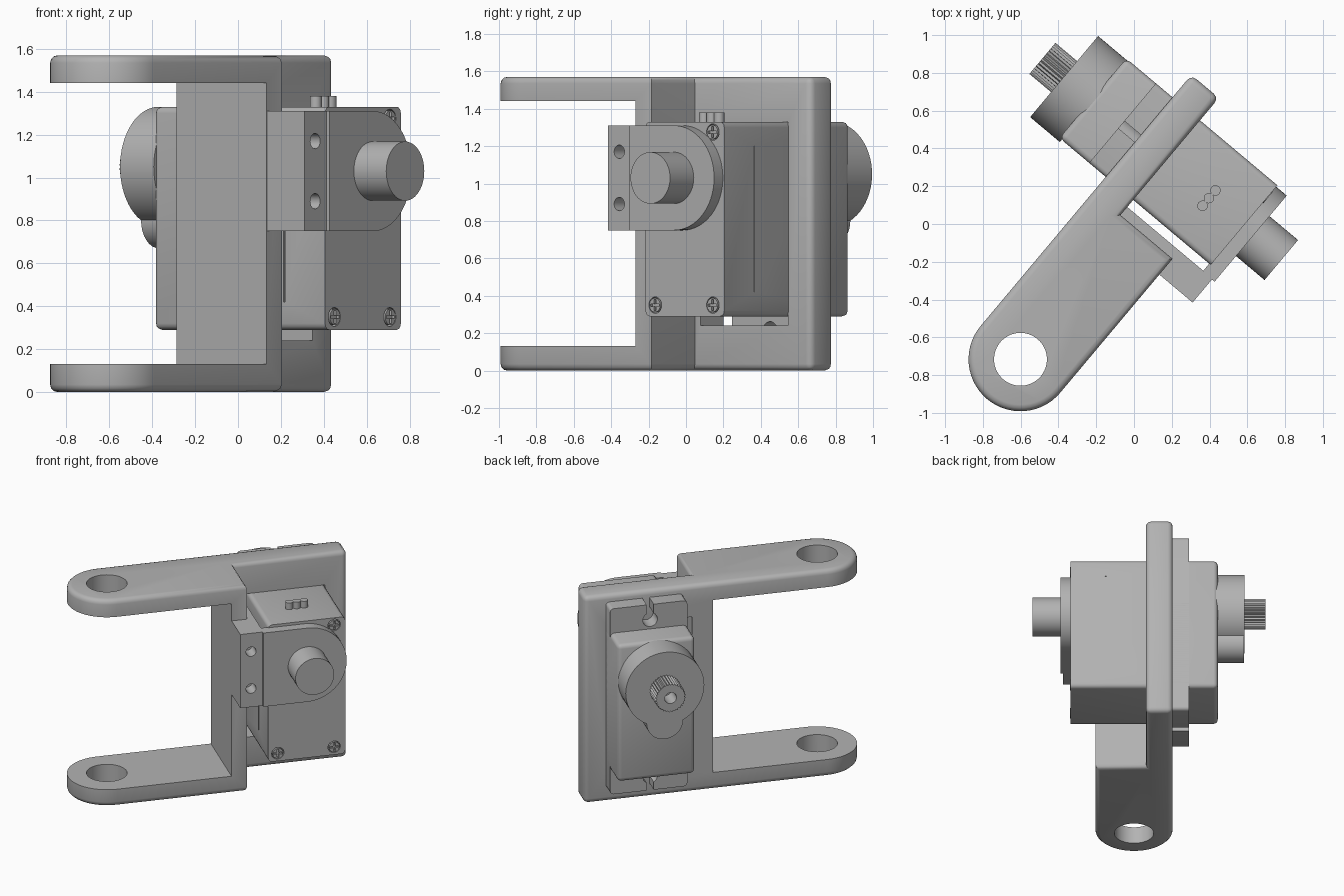
import bpy, bmesh, math
from mathutils import Matrix, Vector

cube = bpy.data.objects.get("Cube")
if cube:
    bpy.data.objects.remove(cube, do_unlink=True)

GREY = (0.45, 0.45, 0.45, 1)
mat = bpy.data.materials.new("grey plastic")
mat.use_nodes = True
mat.diffuse_color = GREY
bsdf = next(n for n in mat.node_tree.nodes if n.type == 'BSDF_PRINCIPLED')
bsdf.inputs["Base Color"].default_value = GREY

parts = []


def finish(name, bm, keep=True):
    bmesh.ops.recalc_face_normals(bm, faces=bm.faces[:])
    me = bpy.data.meshes.new(name)
    bm.to_mesh(me)
    bm.free()
    me.materials.append(mat)
    ob = bpy.data.objects.new(name, me)
    bpy.context.collection.objects.link(ob)
    if keep:
        parts.append(ob)
    else:
        ob.hide_render = True
    return ob


def prism(points, lo, hi, axis):
    """Extrude a 2D outline: axis 'y' uses (x, z) points, 'z' uses (x, y)."""
    bm = bmesh.new()
    place = (lambda p: (p[0], lo, p[1])) if axis == 'y' else (lambda p: (p[0], p[1], lo))
    move = (0, hi - lo, 0) if axis == 'y' else (0, 0, hi - lo)
    face = bm.faces.new([bm.verts.new(place(p)) for p in points])
    out = bmesh.ops.extrude_face_region(bm, geom=[face])
    verts = [g for g in out["geom"] if isinstance(g, bmesh.types.BMVert)]
    bmesh.ops.translate(bm, verts=verts, vec=move)
    return bm


def arc(cx, cy, r, start, end, n):
    return [(cx + r * math.cos(math.radians(start + (end - start) * i / n)),
             cy + r * math.sin(math.radians(start + (end - start) * i / n)))
            for i in range(n + 1)]


def disc(cx, cy, r, lo, hi, axis='y', n=48):
    return prism(arc(cx, cy, r, 0, 360, n)[:-1], lo, hi, axis)


def box(x0, x1, y0, y1, z0, z1):
    return prism([(x0, y0), (x1, y0), (x1, y1), (x0, y1)], z0, z1, 'z')


def bevel(bm, rule, width, segments=3):
    edges = [e for e in bm.edges if rule(*[v.co for v in e.verts])]
    bmesh.ops.bevel(bm, geom=edges, offset=width, segments=segments,
                    profile=0.5, affect='EDGES')
    return bm


def cut(ob, *solids):
    for bm in solids:
        tool = finish("cutter", bm, False)
        mod = ob.modifiers.new("cut", 'BOOLEAN')
        mod.operation, mod.solver, mod.object = 'DIFFERENCE', 'EXACT', tool
        bpy.context.view_layer.objects.active = ob
        bpy.ops.object.modifier_apply(modifier=mod.name)
        bpy.data.objects.remove(tool, do_unlink=True)


# Fork bracket: two arms, a web and the mounting plate
HEIGHT, HALF, ARM = 1.57, 0.275, 0.13
HOLE_X = -0.935
outline = arc(HOLE_X, 0, HALF, 90, 270, 28) + [
    (-0.01, -HALF), (-0.01, 0.085), (0.8, 0.085), (0.8, HALF)]
bm = prism(outline, 0, HEIGHT, 'z')
bevel(bm, lambda p, q: abs(p.z - q.z) < 0.001 or min(p.x, q.x) > 0.79, 0.035)
fork = finish("fork_bracket", bm)
cut(fork,
    box(-2, -0.12, -1, 1, ARM, HEIGHT - ARM),
    disc(HOLE_X, 0, 0.14, -0.1, HEIGHT + 0.1, 'z'),
    box(0.03, 0.642, 0, 0.4, 0.24, 1.33))

# Side block that carries the rear bearing plate
block = finish("bearing_block", box(-0.119, 0.046, -0.505, 0.1, 0.75, 1.31))
cut(block, *[disc(-0.042, z, 0.036, -0.6, -0.4, n=24) for z in (0.89, 1.17)])

# Round-ended bearing plate and its pin
PIN_X, PIN_Z = 0.355, 1.03
finish("bearing_plate", prism(
    [(0.04, 0.75)] + arc(PIN_X, PIN_Z, 0.28, -90, 90, 32) + [(0.04, 1.31)],
    -0.523, -0.44, 'y'))
finish("bearing_pin", disc(PIN_X, PIN_Z, 0.138, -0.72, -0.5))

# Motor housing with shallow side grooves and screw recesses
LEFT, RIGHT, FRONT = 0.095, 0.645, -0.45
bm = box(LEFT, RIGHT, FRONT, 0.595, 0.29, 1.33)
bevel(bm, lambda p, q: abs(p.y - q.y) > 0.5 or min(p.y, q.y) > 0.5, 0.03)
body = finish("motor_body", bm)
screws = [(0.163, 0.35), (0.565, 0.35), (0.565, 1.275)]
cut(body, *[disc(x, z, 0.044, -0.6, FRONT + 0.03, n=24) for x, z in screws])
cut(body, *[box(x - 0.008, x + 0.008, -0.205, -0.197, 0.42, 1.2) for x in (LEFT, RIGHT)])

# Cross-slotted screws
for i, (x, z) in enumerate(screws):
    screw = finish(f"screw_{i + 1}", disc(x, z, 0.038, FRONT - 0.004, FRONT + 0.05, n=24))
    cut(screw, box(x - 0.03, x + 0.03, -0.6, FRONT + 0.012, z - 0.007, z + 0.007),
        box(x - 0.007, x + 0.007, -0.6, FRONT + 0.012, z - 0.03, z + 0.03))

# Mounting flange with open keyhole slots at both ends
MID = 0.36
bm = box(LEFT, RIGHT, 0.27, 0.39, 0.105, 1.515)
bevel(bm, lambda p, q: abs(p.y - q.y) > 0.05, 0.025)
flange = finish("motor_flange", bm)
for z, end in ((1.4, 1.6), (0.21, 0)):
    cut(flange, disc(MID, z, 0.052, 0.2, 0.5, n=24),
        box(MID - 0.025, MID + 0.025, 0.2, 0.5, min(z, end), max(z, end)))

# Gear cover: large round boss with a smaller lobe below
GEAR_Z = 1.05
finish("gear_cover", disc(MID, GEAR_Z, 0.28, 0.58, 0.785, n=64))
finish("gear_cover_lobe", disc(MID, 0.8, 0.13, 0.58, 0.783, n=32))

# Splined output shaft with a screw hole
TEETH = 32
spline = []
for i in range(TEETH * 2):
    r = 0.108 if i % 2 else 0.098
    t = math.pi * i / TEETH
    spline.append((MID + r * math.cos(t), GEAR_Z + r * math.sin(t)))
shaft = finish("output_shaft", prism(spline, 0.77, 0.935, 'y'))
cut(shaft, disc(MID, GEAR_Z, 0.042, 0.8, 1, n=24))

# Cable pins on top of the housing
for i in (-1, 0, 1):
    finish(f"cable_pin_{i + 2}", disc(MID + i * 0.053, -0.216, 0.028, 1.3, 1.38, 'z', 12))

# Turn the whole assembly and shade it
turn = Matrix.Rotation(math.radians(50), 4, 'Z')
for ob in parts:
    ob.data.transform(turn)
    bpy.ops.object.select_all(action='DESELECT')
    ob.select_set(True)
    bpy.context.view_layer.objects.active = ob
    bpy.ops.object.shade_smooth_by_angle(angle=math.radians(32))
